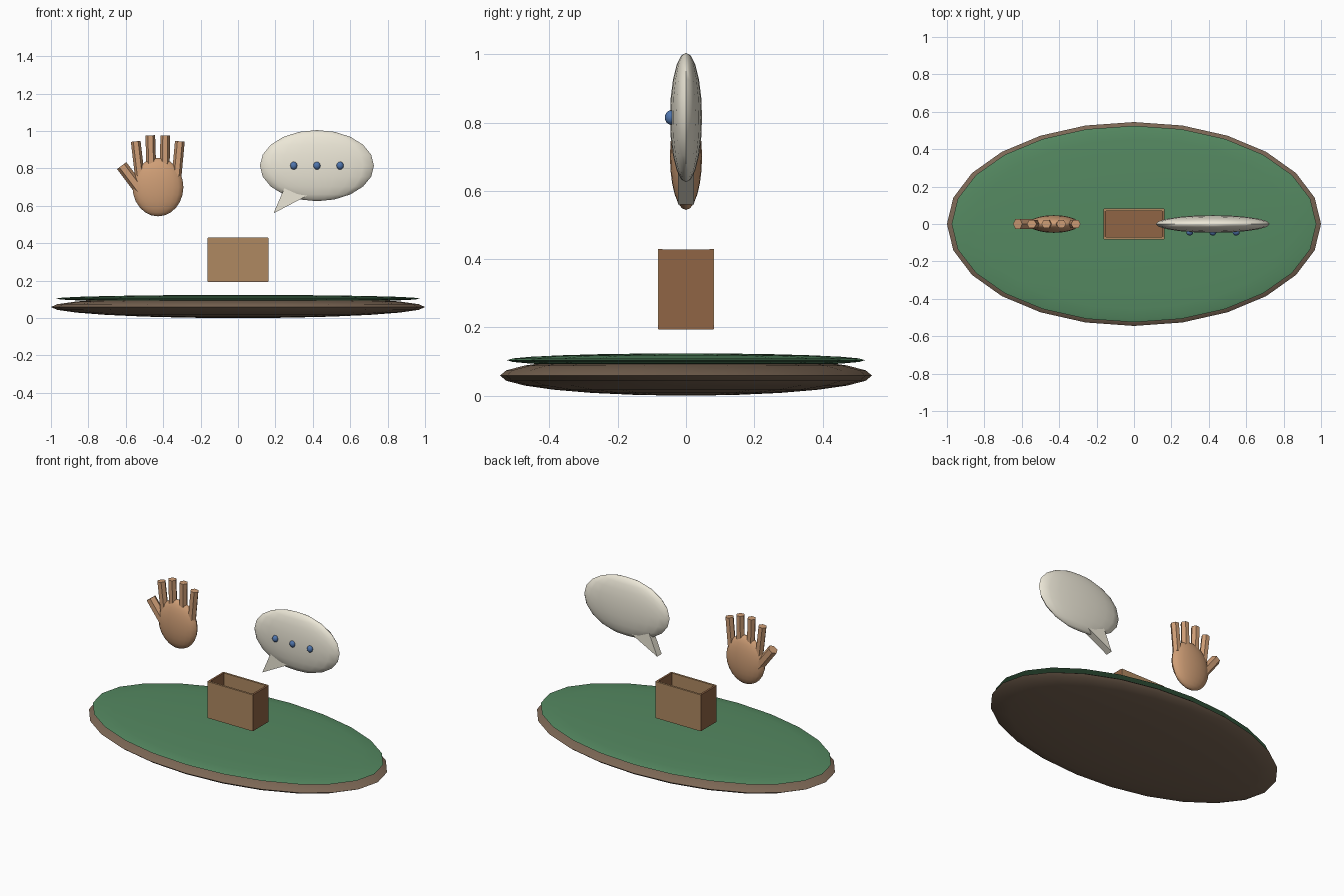
import bpy, bmesh, math
from mathutils import Vector

if "Cube" in bpy.data.objects:
    bpy.data.objects.remove(bpy.data.objects["Cube"])


def material(name, rgb):
    m = bpy.data.materials.new(name)
    m.diffuse_color = (*rgb, 1)
    m.use_nodes = True
    m.node_tree.nodes["Principled BSDF"].inputs["Base Color"].default_value = m.diffuse_color
    return m


EARTH = material("earth", (0.20, 0.135, 0.09))
GRASS = material("grass", (0.09, 0.25, 0.12))
CARD = material("light_card", (0.43, 0.25, 0.12))
CARD_DARK = material("dark_card", (0.28, 0.13, 0.06))
SKIN = material("skin", (0.62, 0.34, 0.18))
CREAM = material("cream", (0.84, 0.80, 0.68))
BLUE = material("blue", (0.08, 0.18, 0.42))


def finish(ob, name, mat, smooth=True):
    ob.name = name
    ob.data.materials.append(mat)
    if smooth:
        bpy.ops.object.shade_smooth_by_angle(angle=math.radians(40))
    return ob


def ellipsoid(name, loc, radii, mat, seg, rings):
    bpy.ops.mesh.primitive_uv_sphere_add(segments=seg, ring_count=rings, radius=1, location=loc)
    ob = bpy.context.object
    ob.scale = radii
    bpy.ops.object.transform_apply(location=False, rotation=False, scale=True)
    return finish(ob, name, mat)


def tube(name, a, b, r, mat):
    a, b = Vector((a[0], 0, a[1])), Vector((b[0], 0, b[1]))
    d = b - a
    # the rotation about y keeps two hexagon corners in the xz plane
    bpy.ops.mesh.primitive_cylinder_add(vertices=6, radius=r, depth=d.length, location=(a + b) / 2,
                                        rotation=(0, math.atan2(d.x, d.z), 0))
    ob = bpy.context.object
    for v in ob.data.vertices:
        v.co.x, v.co.y = v.co.y, -v.co.x
    return finish(ob, name, mat, False)


def block(name, loc, size, mat):
    bpy.ops.mesh.primitive_cube_add(size=1, location=loc)
    ob = bpy.context.object
    ob.scale = size
    bpy.ops.object.transform_apply(location=False, rotation=False, scale=True)
    return finish(ob, name, mat, False)


# island base and grass top
ellipsoid("ground_base", (0, 0, 0.059), (1.0, 0.545, 0.059), EARTH, 24, 12)
ellipsoid("grass_top", (0, 0, 0.104), (0.975, 0.525, 0.02), GRASS, 24, 12)

# open box
block("box_floor", (0, 0, 0.2), (0.32, 0.16, 0.013), CARD_DARK)
for s, n in ((-1, "front"), (1, "back")):
    block("box_" + n, (0, s * 0.076, 0.313), (0.32, 0.013, 0.234), CARD)
for s, n in ((-1, "left"), (1, "right")):
    block("box_" + n, (s * 0.157, 0, 0.312), (0.013, 0.158, 0.234), CARD_DARK)

# raised hand
ellipsoid("palm", (-0.428, 0, 0.70), (0.136, 0.047, 0.156), SKIN, 20, 12)
fingers = [((-0.525, 0.76), (-0.547, 0.945)), ((-0.463, 0.78), (-0.469, 0.977)),
           ((-0.392, 0.78), (-0.389, 0.977)), ((-0.328, 0.76), (-0.311, 0.945))]
for i, (a, b) in enumerate(fingers):
    tube("finger_%d" % (i + 1), a, b, 0.026, SKIN)
tube("thumb", (-0.52, 0.68), (-0.622, 0.815), 0.031, SKIN)

# speech bubble with its tail and dots
ellipsoid("speech_bubble", (0.422, 0, 0.815), (0.305, 0.047, 0.19), CREAM, 20, 10)
bm = bmesh.new()
tri = [bm.verts.new((x, -0.023, z)) for x, z in ((0.19, 0.56), (0.38, 0.66), (0.25, 0.70))]
face = bm.faces.new(tri)
ext = bmesh.ops.extrude_face_region(bm, geom=[face])["geom"]
bmesh.ops.translate(bm, vec=(0, 0.046, 0), verts=[g for g in ext if isinstance(g, bmesh.types.BMVert)])
bmesh.ops.recalc_face_normals(bm, faces=bm.faces)
mesh = bpy.data.meshes.new("bubble_tail")
bm.to_mesh(mesh)
bm.free()
tail = bpy.data.objects.new("bubble_tail", mesh)
bpy.context.collection.objects.link(tail)
finish(tail, "bubble_tail", CREAM, False)
for i in range(3):
    ellipsoid("bubble_dot_%d" % (i + 1), (0.298 + 0.124 * i, -0.045, 0.815),
              (0.019, 0.017, 0.021), BLUE, 12, 8)
